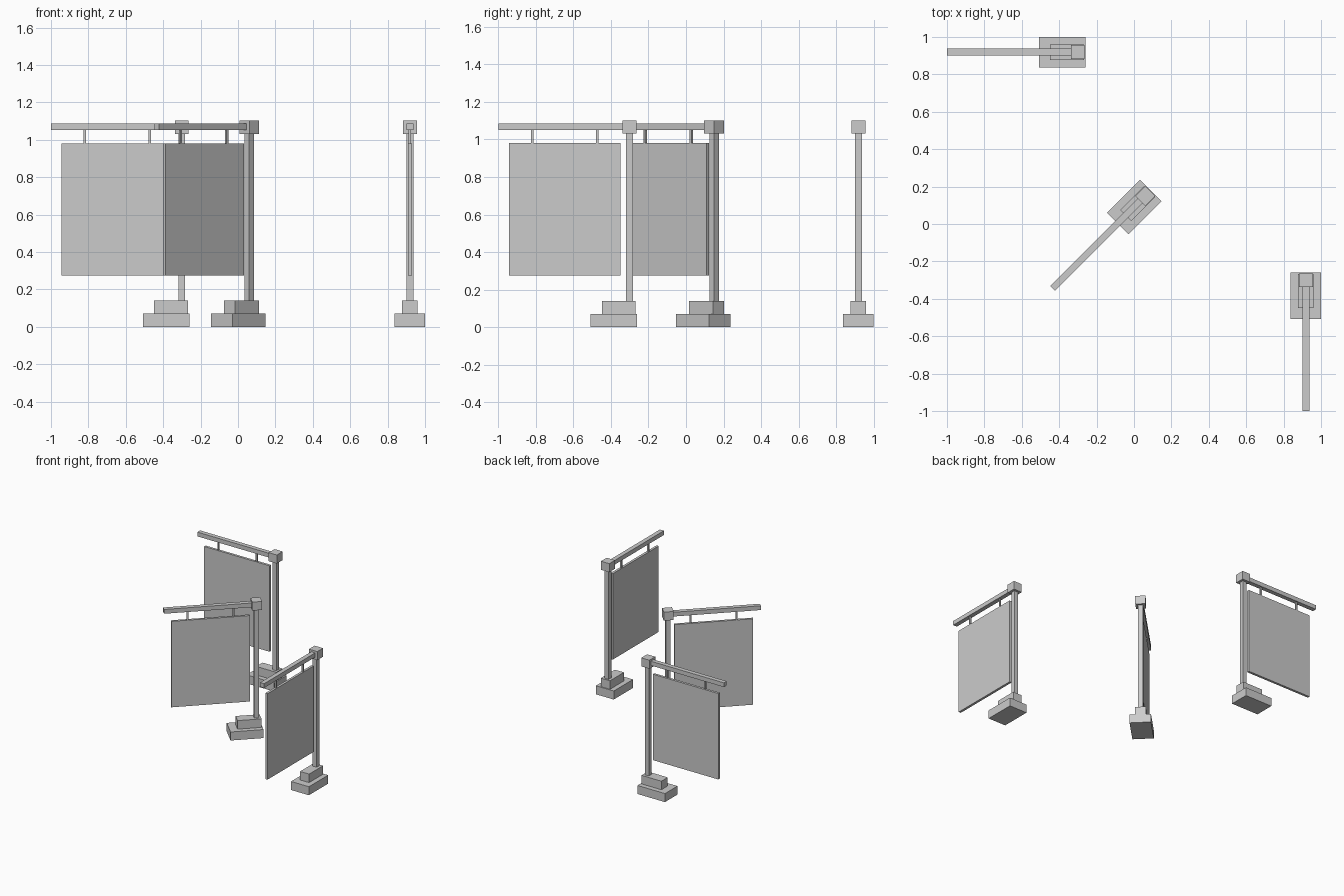
import bpy
from math import radians
from mathutils import Matrix

if "Cube" in bpy.data.objects:
    bpy.data.objects.remove(bpy.data.objects["Cube"])

# Parts of one sign post, relative to the post axis, arm pointing to -x:
# name: (x min, x max, full depth in y, z min, z max)
PARTS = {
    "base_slab": (-0.208, 0.041, 0.162, 0.0, 0.07),
    "base_step": (-0.148, 0.033, 0.082, 0.07, 0.14),
    "post": (-0.018, 0.018, 0.036, 0.14, 1.032),
    "post_cap": (-0.037, 0.037, 0.076, 1.032, 1.102),
    "arm": (-0.699, -0.037, 0.036, 1.051, 1.086),
    "outer_hanger": (-0.526, -0.513, 0.013, 0.98, 1.051),
    "inner_hanger": (-0.178, -0.165, 0.013, 0.98, 1.051),
    "panel": (-0.643, -0.048, 0.02, 0.275, 0.98),
}


def box(name, x0, x1, depth, z0, z1, placement):
    bpy.ops.mesh.primitive_cube_add(size=1)
    ob = bpy.context.object
    ob.name = ob.data.name = name
    local = Matrix.Translation(((x0 + x1) / 2, 0, (z0 + z1) / 2)) @ \
        Matrix.Diagonal((x1 - x0, depth, z1 - z0, 1))
    ob.data.transform(local)
    ob.matrix_world = placement
    return ob


# Three identical hanging signs: post position and rotation
SIGNS = {
    "back_sign": (-0.301, 0.919, 0),
    "middle_sign": (0.06, 0.15, 45),
    "right_sign": (0.919, -0.301, 90),
}
for sign, (x, y, angle) in SIGNS.items():
    placement = Matrix.Translation((x, y, 0)) @ Matrix.Rotation(radians(angle), 4, 'Z')
    for part, dims in PARTS.items():
        box(f"{sign}_{part}", *dims, placement)
